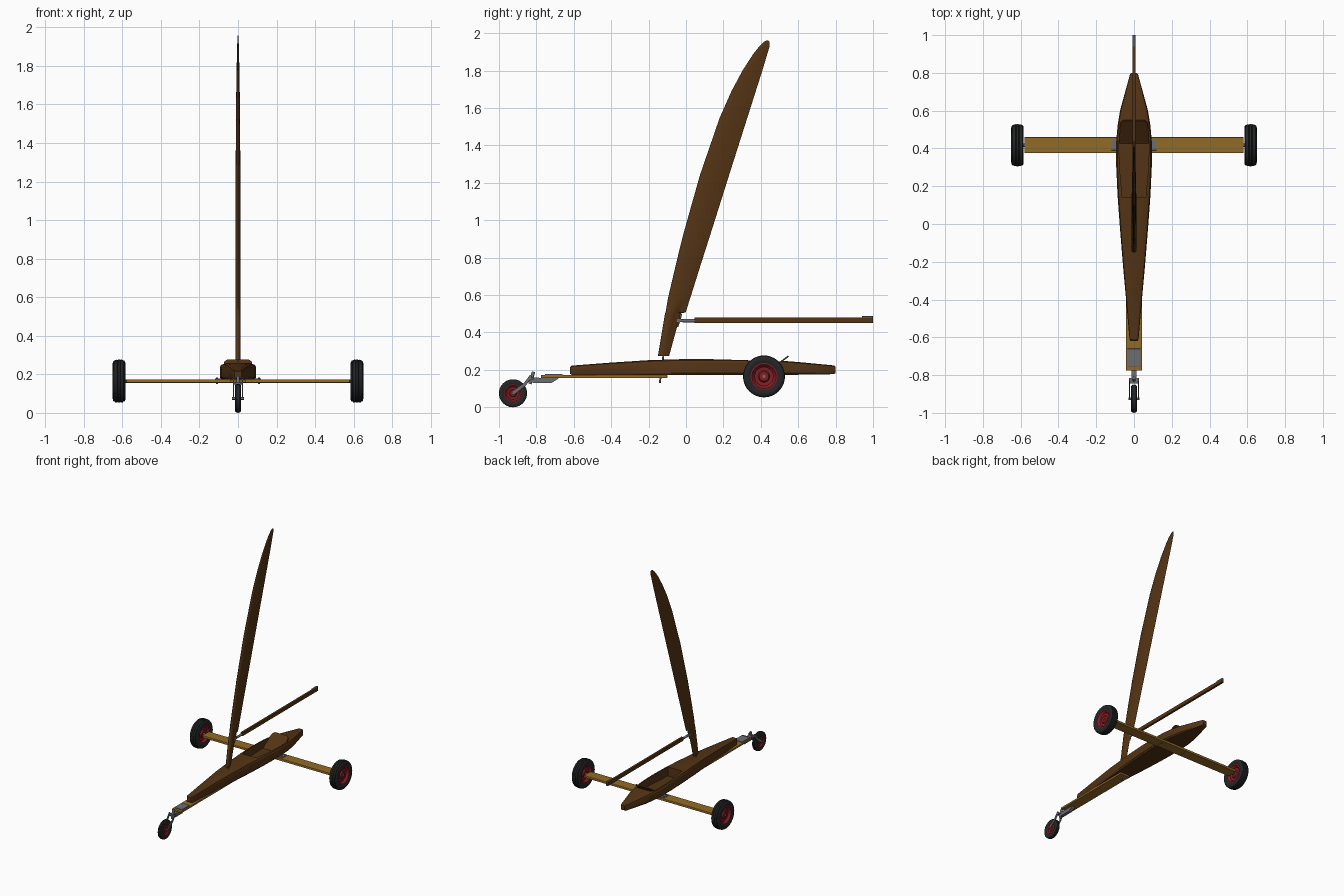
import bpy, bmesh, math
from mathutils import Vector, Matrix

if "Cube" in bpy.data.objects:
    bpy.data.objects.remove(bpy.data.objects["Cube"])


def mat(name, r, g, b):
    m = bpy.data.materials.new(name)
    m.diffuse_color = (r, g, b, 1)
    m.use_nodes = True
    m.node_tree.nodes["Principled BSDF"].inputs["Base Color"].default_value = m.diffuse_color
    return m


BROWN = mat("dark brown wood", 0.088, 0.034, 0.007)
OCHRE = mat("ochre plank", 0.29, 0.145, 0.02)
RUBBER = mat("black rubber", 0.018, 0.019, 0.02)
RED = mat("red rim", 0.22, 0.014, 0.018)
STEEL = mat("grey steel", 0.15, 0.155, 0.165)


def finish(bm, name, m, smooth=None, bevel=0):
    bmesh.ops.recalc_face_normals(bm, faces=bm.faces)
    me = bpy.data.meshes.new(name)
    bm.to_mesh(me)
    bm.free()
    ob = bpy.data.objects.new(name, me)
    bpy.context.collection.objects.link(ob)
    me.materials.append(m)
    bpy.ops.object.select_all(action='DESELECT')
    ob.select_set(True)
    bpy.context.view_layer.objects.active = ob
    if bevel:
        mod = ob.modifiers.new("bevel", 'BEVEL')
        mod.width, mod.segments = bevel, 2
    if smooth:
        bpy.ops.object.shade_smooth_by_angle(angle=math.radians(smooth))
    return ob


def box(name, m, lo, hi, bevel=0):
    bm = bmesh.new()
    lo, hi = Vector(lo), Vector(hi)
    bmesh.ops.create_cube(bm, size=1, matrix=Matrix.Translation((lo + hi) / 2) @ Matrix.Diagonal((*(hi - lo), 1)))
    return finish(bm, name, m, bevel=bevel)


def rod(name, m, a, b, r, seg=16):
    a, b = Vector(a), Vector(b)
    bm = bmesh.new()
    mx = Matrix.Translation((a + b) / 2) @ (b - a).to_track_quat('Z', 'Y').to_matrix().to_4x4()
    bmesh.ops.create_cone(bm, cap_ends=True, segments=seg, radius1=r, radius2=r, depth=(b - a).length, matrix=mx)
    return finish(bm, name, m, 40)


def loft(name, m, rings, smooth=None, closed=False, bevel=0):
    """Skin a list of equal-length point rings."""
    bm = bmesh.new()
    vs = [[bm.verts.new(p) for p in ring] for ring in rings]
    n = len(vs[0])
    pairs = list(zip(vs, vs[1:])) + ([(vs[-1], vs[0])] if closed else [])
    for a, b in pairs:
        for i in range(n):
            bm.faces.new((a[i], a[(i + 1) % n], b[(i + 1) % n], b[i]))
    if not closed:
        bm.faces.new(vs[0])
        bm.faces.new(vs[-1])
    return finish(bm, name, m, smooth, bevel)


def lathe(name, m, profile, centre, seg=40):
    """Turn a closed (x, radius) profile about the x axis."""
    rings = []
    for k in range(seg):
        a = 2 * math.pi * k / seg
        rings.append([(centre[0] + x, centre[1] + r * math.cos(a), centre[2] + r * math.sin(a)) for x, r in profile])
    return loft(name, m, rings, 35, closed=True)


def prism(name, m, profile, hw, bevel=0):
    """Side profile (y, z) extruded across x."""
    return loft(name, m, [[(s * hw, y, z) for y, z in profile] for s in (-1, 1)], bevel=bevel)


def wheel(name, c, R, W, rim):
    # tyre with grooved tread
    half = [(0.0, R), (0.18, R), (0.21, R * .97), (0.27, R * .97), (0.3, R * .995), (0.62, R * .98),
            (0.66, R * .945), (0.72, R * .945), (0.78, R * .955), (0.95, R * .9), (1.0, R * .82),
            (0.95, R * .72), (0.8, rim)]
    pts = [(x * W, r) for x, r in half]
    lathe(name + "_tyre", RUBBER, pts + [(-x, r) for x, r in reversed(pts[1:])], c)
    # dished rim with raised hub
    disc = [(0.82, rim * 1.04), (0.85, rim * .92), (0.7, rim * .85), (0.35, rim * .72), (0.3, rim * .45),
            (0.6, rim * .36), (0.65, rim * .2), (0.65, 0.001)]
    pts = [(x * W, r) for x, r in disc]
    lathe(name + "_rim", RED, pts + [(-x, r) for x, r in reversed(pts)], c)


# hull: chamfered sections along y (y, half width, bottom z, top z)
SECTIONS = [(-0.62, .018, .18, .215), (-0.61, .024, .172, .223), (-0.4, .042, .172, .239), (-0.2, .06, .172, .252),
            (0, .076, .172, .258), (.15, .087, .173, .258), (.3, .094, .174, .256), (.44, .094, .174, .252),
            (.52, .087, .174, .248), (.6, .074, .174, .242), (.79, .022, .177, .224), (.8, .016, .183, .218)]
rings = []
for y, w, b, t in SECTIONS:
    h = t - b
    side = [(w * .9, b), (w, b + h * .12), (w, t - h * .22), (w * .93, t - h * .08), (w * .68, t)]
    rings.append([(x, y, z) for x, z in side] + [(-x, y, z) for x, z in reversed(side)])
hull = loft("hull", BROWN, rings, 25)

# cockpit opening cut out of the hull
plan = [(.062, .14), (.076, .3), (.08, .42), (.074, .5), (.058, .535)]
plan = plan + [(-x, y) for x, y in reversed(plan)]
cutter = loft("cockpit_cutter", BROWN, [[(x, y, z) for x, y in plan] for z in (.186, .32)])
cutter.hide_render = True
cut = hull.modifiers.new("cockpit", 'BOOLEAN')
cut.operation, cut.object, cut.solver = 'DIFFERENCE', cutter, 'EXACT'
bpy.context.view_layer.objects.active = hull
bpy.ops.object.modifier_apply(modifier=cut.name)
bpy.data.objects.remove(cutter)

# sloping seat back, rounded at the top
seat = [(-.076, 0), (.076, 0), (.078, .6), (.07, .9), (.056, 1), (-.056, 1), (-.07, .9), (-.078, .6)]
loft("seat_back", BROWN, [[(x, .425 + .12 * t + d, .187 + .09 * t - d) for x, t in seat] for d in (0, .006)])

# planks
box("front_plank", OCHRE, (-.042, -.775, .157), (.042, -.1, .172), .002)
box("rear_axle_plank", OCHRE, (-.58, .375, .156), (.58, .46, .174), .003)
box("axle_clamp_plate", STEEL, (-.12, .39, .172), (.12, .45, .179), .002)

# rear wheels and stub axles
for s, side in ((-1, "left"), (1, "right")):
    wheel("rear_wheel_" + side, (s * .617, .417, .165), .112, .033, .07)
    rod("stub_axle_" + side, STEEL, (s * .55, .417, .165), (s * .645, .417, .165), .009)
    for y in (.405, .435):
        rod("clamp_bolt_" + side, STEEL, (s * .108, y, .15), (s * .108, y, .184), .005, 8)

# front wheel, fork and steering head
wheel("front_wheel", (0, -.925, .075), .075, .016, .046)
rod("front_axle", STEEL, (-.03, -.925, .075), (.03, -.925, .075), .007)
for s, side in ((-1, "left"), (1, "right")):
    path = [(-.93, .070), (-.918, .068), (-.855, .118), (-.822, .165), (-.835, .172), (-.868, .128), (-.932, .084)]
    loft("fork_arm_" + side, STEEL, [[(s * x, y, z) for y, z in path] for x in (.02, .026)])
box("fork_bridge", STEEL, (-.026, -.845, .148), (.026, -.815, .158), .002)
rod("steering_pivot", STEEL, (0, -.835, .125), (0, -.815, .19), .009)
prism("steering_bracket", STEEL, [(-.835, .14), (-.815, .13), (-.72, .13), (-.69, .148), (-.68, .157),
                                  (-.775, .157), (-.825, .162)], .013)
box("steering_plate", STEEL, (-.035, -.755, .171), (.035, -.66, .178), .002)

# wing mast: leading y, trailing y, z, half thickness
WING = [(-.15, -.09, .275, .014), (-.112, -.028, .503, .014), (-.109, -.002, .507, .014), (-.096, .023, .585, .014),
        (-.055, .078, .76, .014), (-.016, .129, .92, .0138), (.075, .231, 1.243, .0128), (.18, .328, 1.548, .0105),
        (.243, .373, 1.69, .009), (.302, .408, 1.8, .007), (.36, .435, 1.89, .005), (.392, .447, 1.93, .0035),
        (.418, .446, 1.955, .002), (.43, .44, 1.961, .001)]
N = 24
rings = []
for le, te, z, th in WING:
    ring = []
    for k in range(N):
        a = 2 * math.pi * k / N
        u = .5 - .5 * math.cos(a)
        x = th * (2.5 * math.sqrt(u) * (1 - u) + .06 * u)
        ring.append((x if k <= N / 2 else -x, le + (te - le) * u, z))
    rings.append(ring)
loft("wing_mast", BROWN, rings, 40)
rod("mast_step_pin", STEEL, (0, -.14, .13), (0, -.12, .285), .005)

# boom with end fittings
box("boom", BROWN, (-.009, .045, .45), (.009, 1.0, .48), .003)
rod("boom_end_rod", STEEL, (0, -.02, .463), (0, .05, .463), .009)
rod("gooseneck_pin", STEEL, (0, -.045, .43), (0, -.024, .5), .004, 8)
box("gooseneck_plate", STEEL, (-.005, -.055, .455), (.005, -.01, .472), .001)
box("boom_tip_fitting", STEEL, (-.007, .94, .466), (.007, 1.0, .487), .002)
